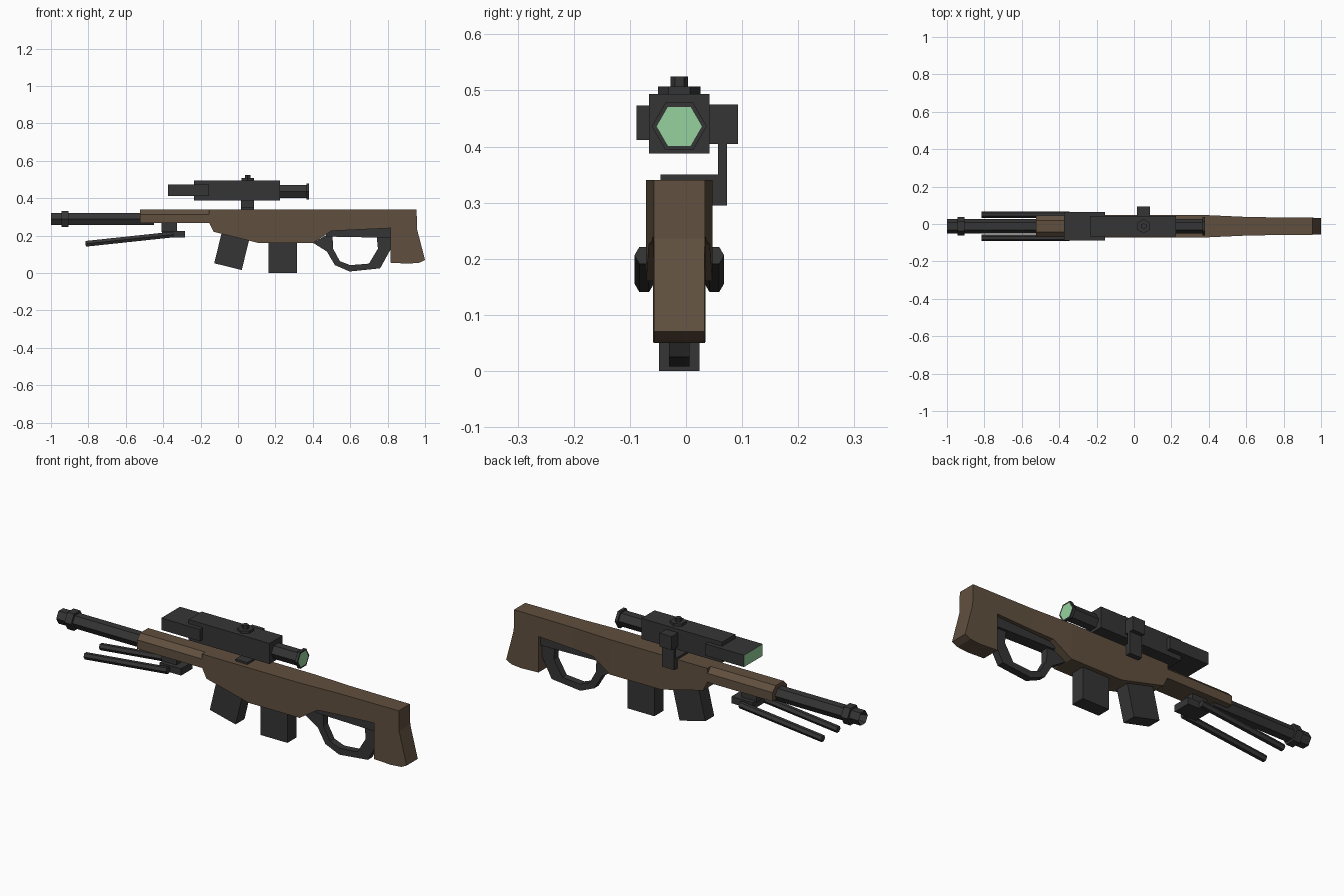
import bpy, bmesh, math
from mathutils import Vector, Matrix

cube = bpy.data.objects.get("Cube")
if cube:
    bpy.data.objects.remove(cube, do_unlink=True)

MID = -0.012  # y of the rifle's centre plane


def material(name, rgb):
    m = bpy.data.materials.new(name)
    m.use_nodes = True
    m.diffuse_color = (*rgb, 1)
    m.node_tree.nodes["Principled BSDF"].inputs["Base Color"].default_value = (*rgb, 1)
    return m


WOOD = material("brown stock", (0.118, 0.08, 0.05))
METAL = material("dark metal", (0.036, 0.036, 0.036))
GLASS = material("green glass", (0.3, 0.64, 0.34))


def finish(name, bm, *mats):
    bmesh.ops.recalc_face_normals(bm, faces=bm.faces)
    me = bpy.data.meshes.new(name)
    bm.to_mesh(me)
    bm.free()
    for m in mats:
        me.materials.append(m)
    ob = bpy.data.objects.new(name, me)
    bpy.context.collection.objects.link(ob)
    return ob


def box_mesh(x, y, z):
    bm = bmesh.new()
    bmesh.ops.create_cube(bm, size=1)
    for v in bm.verts:
        v.co = [(r[0] + r[1]) / 2 + c * (r[1] - r[0]) for r, c in zip((x, y, z), v.co)]
    return bm


def box(name, x, y, z, mat=METAL):
    return finish(name, box_mesh(x, y, z), mat)


def sides(half):
    return (MID - half, MID + half)


def prism_mesh(points, half):
    """Side profile in x and z, extruded across y."""
    bm = bmesh.new()
    face = bm.faces.new([bm.verts.new((x, MID - half, z)) for x, z in points])
    new = bmesh.ops.extrude_face_region(bm, geom=[face])["geom"]
    verts = [v for v in new if isinstance(v, bmesh.types.BMVert)]
    bmesh.ops.translate(bm, verts=verts, vec=(0, 2 * half, 0))
    return bm


def hex_rod_mesh(start, end, radius):
    """Six-sided rod with two corners pointing to the sides."""
    a, b = Vector(start), Vector(end)
    axis = (b - a).normalized()
    side = Vector((0, 1, 0))
    up = axis.cross(side)
    rot = Matrix((side, up, side.cross(up))).transposed().to_4x4()
    if rot.col[2].to_3d().dot(axis) < 0:
        a, b = b, a
    bm = bmesh.new()
    bmesh.ops.create_cone(bm, cap_ends=True, segments=6, radius1=radius,
                          radius2=radius, depth=(b - a).length)
    # bring a corner onto the local x axis
    first = bm.verts[:][0].co
    bmesh.ops.rotate(bm, verts=bm.verts, cent=(0, 0, 0),
                     matrix=Matrix.Rotation(-math.atan2(first.y, first.x), 3, 'Z'))
    bmesh.ops.transform(bm, verts=bm.verts,
                        matrix=Matrix.Translation((a + b) / 2) @ rot)
    return bm


def hex_rod(name, start, end, radius):
    return finish(name, hex_rod_mesh(start, end, radius), METAL)


def end_face(bm, sign):
    return max(bm.faces, key=lambda f: sign * f.calc_center_median().x)


# Stock, narrowing toward the butt
stock = prism_mesh([(-0.155, 0.34), (0.955, 0.34), (0.957, 0.235), (1.0, 0.07),
                    (0.97, 0.055), (0.91, 0.05), (0.815, 0.055), (0.815, 0.24),
                    (0.5, 0.225), (0.4, 0.16), (0.11, 0.16), (-0.13, 0.22),
                    (-0.155, 0.27)], 0.059)
for cut in (0.4, 0.62):
    bmesh.ops.bisect_plane(stock, geom=stock.verts[:] + stock.edges[:] + stock.faces[:],
                           plane_co=(cut, 0, 0), plane_no=(1, 0, 0))
for v in stock.verts:
    t = min(max((v.co.x - 0.4) / 0.22, 0), 1)
    s = min(max((v.co.x - 0.62) / 0.38, 0), 1)
    half = 0.059 - 0.01 * t - 0.004 * s
    v.co.y = MID + math.copysign(half, v.co.y - MID)
finish("stock", stock, WOOD)

# Forearm with chamfered upper edges
fore = box_mesh((-0.525, -0.15), sides(0.058), (0.268, 0.34))
edges = [e for e in fore.edges if all(v.co.z > 0.33 for v in e.verts)
         and abs(e.verts[0].co.x - e.verts[1].co.x) > 0.1]
bmesh.ops.bevel(fore, geom=edges, offset=0.026, segments=1, affect='EDGES')
finish("forearm", fore, WOOD)

# Barrel with a recessed bore, and muzzle ring
BORE = 0.288
barrel = hex_rod_mesh((-1, MID, BORE), (-0.45, MID, BORE), 0.0375)
bore = end_face(barrel, -1)
bmesh.ops.inset_region(barrel, faces=[bore], thickness=0.013)
bmesh.ops.translate(barrel, verts=bore.verts, vec=(0.04, 0, 0))
finish("barrel", barrel, METAL)
hex_rod("muzzle_ring", (-0.945, MID, BORE), (-0.907, MID, BORE), 0.05)

# Magazines
finish("front_magazine", prism_mesh([(-0.127, 0.052), (0.02, 0.016), (0.065, 0.2),
                                     (-0.085, 0.225)], 0.036), METAL)
box("rear_magazine", (0.163, 0.315), sides(0.036), (0, 0.18))

# Trigger guard: loop of outer and inner points, open at the top
outer = [(0.4, 0.162), (0.475, 0.115), (0.518, 0.042), (0.597, 0.008),
         (0.76, 0.025), (0.815, 0.125), (0.815, 0.235)]
inner = [(0.505, 0.22), (0.468, 0.145), (0.545, 0.063), (0.6, 0.042),
         (0.7, 0.05), (0.748, 0.13), (0.738, 0.235)]
inner[1:2] = [(0.508, 0.13)]
finish("trigger_guard", prism_mesh(outer + inner[::-1], 0.018), METAL)
finish("guard_bar", prism_mesh([(0.47, 0.195), (0.815, 0.188), (0.815, 0.245),
                                (0.47, 0.23)], 0.03), METAL)

# Bipod
box("bipod_post", (-0.41, -0.325), sides(0.025), (0.22, 0.275))
box("bipod_block", (-0.405, -0.283), sides(0.046), (0.19, 0.225))
for label, s in (("right", -1), ("left", 1)):
    y = MID + s * 0.0625
    hex_rod(label + "_bipod_leg", (-0.815, y, 0.156), (-0.345, y, 0.206), 0.0175)

# Scope body and glass-faced front housing
box("scope_body", (-0.235, 0.225), sides(0.0535), (0.388, 0.494))
housing = box_mesh((-0.375, -0.155), sides(0.076), (0.412, 0.473))
end_face(housing, -1).material_index = 1
finish("scope_front_housing", housing, METAL, GLASS)

# Eyepiece
EYE = 0.436
hex_rod("eyepiece_tube", (0.22, MID, EYE), (0.37, MID, EYE), 0.039)
ring = hex_rod_mesh((0.365, MID, EYE), (0.38, MID, EYE), 0.049)
lens = end_face(ring, 1)
bmesh.ops.inset_region(ring, faces=[lens], thickness=0.0087)
lens.material_index = 1
finish("eyepiece_ring", ring, METAL, GLASS)

# Turret on top
hex_rod("turret_base", (0.052, MID, 0.49), (0.052, MID, 0.507), 0.038)
hex_rod("turret_cap", (0.052, MID, 0.505), (0.052, MID, 0.525), 0.016)

# Side mount
MOUNT = (0.016, 0.085)
box("mount_plate", MOUNT, (-0.045, 0.073), (0.335, 0.35))
box("mount_foot", MOUNT, (0.044, 0.073), (0.295, 0.348))
box("mount_arm", MOUNT, (0.057, 0.073), (0.34, 0.41))
box("mount_block", MOUNT, (0.038, 0.093), (0.405, 0.475))
